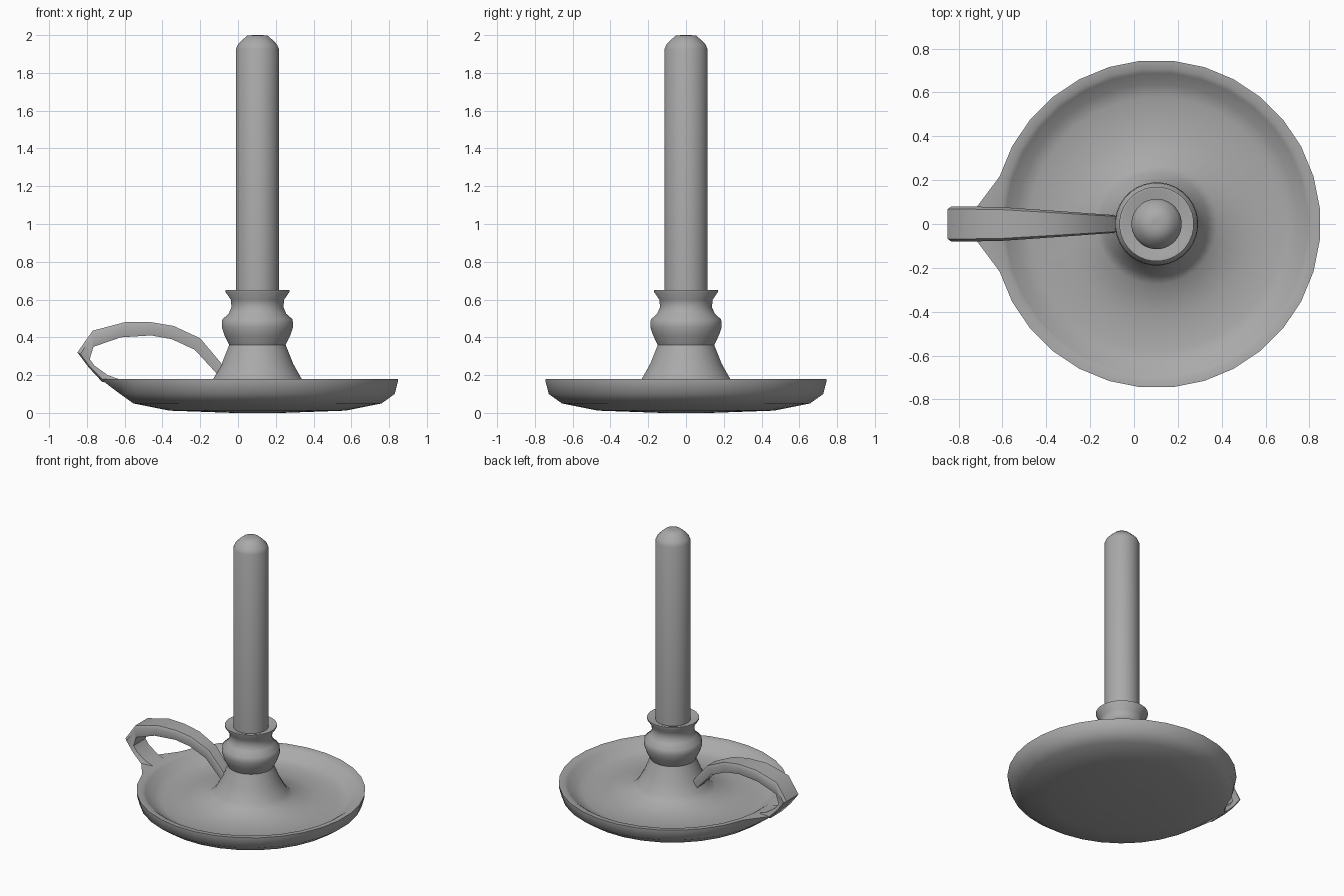
import bpy
import bmesh
from math import cos, sin, pi

default_cube = bpy.data.objects.get("Cube")
if default_cube:
    bpy.data.objects.remove(default_cube, do_unlink=True)

CENTRE = 0.103      # x of the candle axis
SEGMENTS = 32

grey = bpy.data.materials.new("plain grey")
grey.use_nodes = True
grey.diffuse_color = (0.4, 0.4, 0.4, 1)
grey.node_tree.nodes["Principled BSDF"].inputs["Base Color"].default_value = grey.diffuse_color


def finish(bm, name, angle):
    """Turn a bmesh into a smooth shaded object with sharp creases."""
    bmesh.ops.recalc_face_normals(bm, faces=bm.faces)
    mesh = bpy.data.meshes.new(name)
    bm.to_mesh(mesh)
    bm.free()
    mesh.materials.append(grey)
    obj = bpy.data.objects.new(name, mesh)
    bpy.context.collection.objects.link(obj)
    bpy.ops.object.select_all(action="DESELECT")
    obj.select_set(True)
    bpy.context.view_layer.objects.active = obj
    bpy.ops.object.shade_smooth_by_angle(angle=angle)


def bridge(bm, rings):
    """Join consecutive closed rings with quads."""
    for lower, upper in zip(rings, rings[1:]):
        count = len(lower)
        for i in range(count):
            j = (i + 1) % count
            bm.faces.new((lower[i], lower[j], upper[j], upper[i]))


def lathe(profile):
    """Spin (radius, height) points around the candle axis and cap both ends."""
    bm = bmesh.new()
    rings = []
    for radius, z in profile:
        angles = [2 * pi * (i + 0.5) / SEGMENTS for i in range(SEGMENTS)]
        rings.append([bm.verts.new((CENTRE + radius * cos(a), radius * sin(a), z))
                      for a in angles])
    bridge(bm, rings)
    bm.faces.new(rings[0])
    bm.faces.new(rings[-1])
    return bm, rings


# Holder: saucer running smoothly into a flared foot, round bulge and lipped cup
dish_profile = [(0.13, 0), (0.47, 0.012), (0.66, 0.05), (0.73, 0.10),
                (0.747, 0.165), (0.748, 0.18), (0.71, 0.178), (0.69, 0.165),
                (0.64, 0.125), (0.58, 0.105), (0.42, 0.115), (0.275, 0.14)]
socket_profile = [(0.235, 0.18), (0.19, 0.26), (0.15, 0.36),
                  (0.175, 0.41), (0.19, 0.455), (0.187, 0.495), (0.153, 0.525),
                  (0.138, 0.56), (0.142, 0.60), (0.17, 0.64), (0.17, 0.65),
                  (0.155, 0.65), (0.11, 0.635)]
holder, rings = lathe(dish_profile + socket_profile)

# Rim pulled into a spout under the handle
middle = SEGMENTS // 2
for ring, reach in ((rings[4], -0.71), (rings[5], -0.72)):
    for vert in ring[middle - 1:middle + 1]:
        vert.co.x = reach
finish(holder, "candle_holder", pi / 4)

# Candle: plain cylinder with a domed tip
candle_profile = [(0.115, 0.60), (0.115, 1.925), (0.104, 1.95),
                  (0.08, 1.975), (0.053, 1.998), (0.02, 2)]
finish(lathe(candle_profile)[0], "candle", pi / 4)

# Handle: tapering strap, given as outer and inner edge points along the loop
strap = [((-0.63, 0.145), (-0.62, 0.175)),
         ((-0.72, 0.165), (-0.69, 0.20)),
         ((-0.79, 0.24), (-0.76, 0.25)),
         ((-0.85, 0.32), (-0.785, 0.285)),
         ((-0.77, 0.435), (-0.765, 0.35)),
         ((-0.60, 0.48), (-0.62, 0.40)),
         ((-0.46, 0.48), (-0.46, 0.41)),
         ((-0.34, 0.46), (-0.35, 0.39)),
         ((-0.20, 0.395), (-0.23, 0.335)),
         ((-0.07, 0.24), (-0.11, 0.205))]
# Cross-section: depth from outer to inner edge, fraction of half width
half_section = [(0, 0.85), (0.25, 1), (1, 0.85)]
section = half_section + [(t, -w) for t, w in reversed(half_section)]

handle = bmesh.new()
loops = []
for (outer_x, outer_z), (inner_x, inner_z) in strap:
    half_width = min(0.08, 0.035 - 0.07 * outer_x)
    loops.append([handle.verts.new((outer_x + (inner_x - outer_x) * t,
                                    half_width * w,
                                    outer_z + (inner_z - outer_z) * t))
                  for t, w in section])
bridge(handle, loops)
handle.faces.new(loops[0])
handle.faces.new(loops[-1])
finish(handle, "handle", pi / 3.6)
